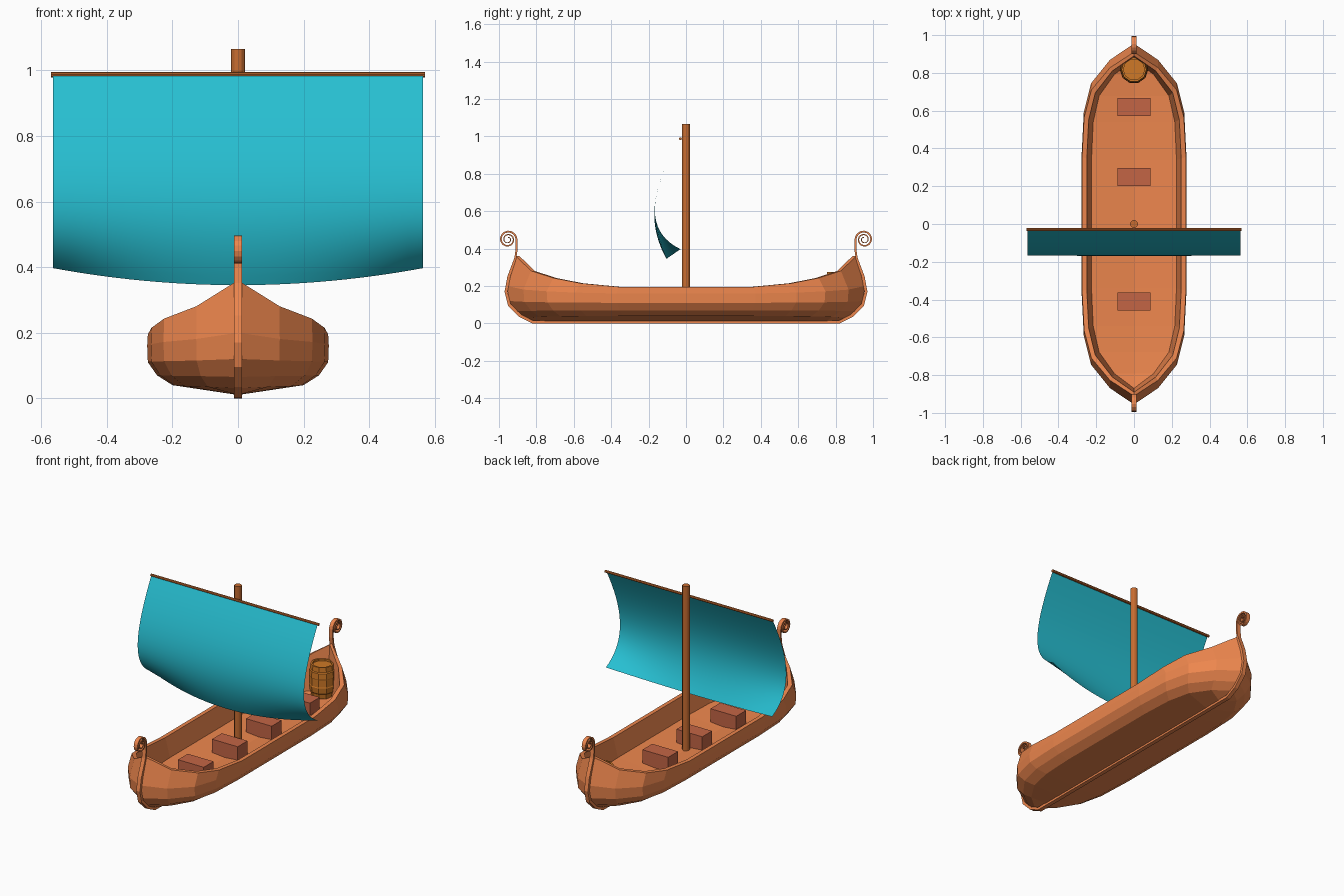
import bpy, bmesh
from math import sin, cos, pi
from mathutils import Vector
from mathutils.geometry import interpolate_bezier

if "Cube" in bpy.data.objects:
    bpy.data.objects.remove(bpy.data.objects["Cube"])


def material(name, rgb):
    m = bpy.data.materials.new(name)
    m.diffuse_color = (*rgb, 1)
    m.use_nodes = True
    m.node_tree.nodes["Principled BSDF"].inputs["Base Color"].default_value = m.diffuse_color
    return m


HULL = material("hull_wood", (0.85, 0.24, 0.075))
SPAR = material("spar_wood", (0.57, 0.15, 0.03))
SEAT = material("seat_wood", (0.55, 0.13, 0.06))
CASK = material("cask_wood", (0.62, 0.19, 0.02))
CLOTH = material("sail_cloth", (0.02, 0.52, 0.64))


def make(name, verts, faces, mat, mirror=None, fix=False):
    me = bpy.data.meshes.new(name)
    me.from_pydata(verts, [], faces)
    bm = bmesh.new()
    bm.from_mesh(me)
    bmesh.ops.remove_doubles(bm, verts=bm.verts, dist=1e-5)
    if fix:
        bmesh.ops.recalc_face_normals(bm, faces=bm.faces)
    bm.to_mesh(me)
    bm.free()
    me.materials.append(mat)
    ob = bpy.data.objects.new(name, me)
    bpy.context.collection.objects.link(ob)
    if mirror:
        ob.modifiers.new("mirror", 'MIRROR').use_axis = mirror
    return ob


def grid_faces(rows, cols, wrap=False):
    """Quads for rows of cols points; wrap closes each row into a ring."""
    return [(i * cols + j, (i + 1) * cols + j,
             (i + 1) * cols + (j + 1) % cols, i * cols + (j + 1) % cols)
            for i in range(rows - 1) for j in range(cols if wrap else cols - 1)]


def smooth(ob):
    bpy.ops.object.select_all(action='DESELECT')
    ob.select_set(True)
    bpy.context.view_layer.objects.active = ob
    bpy.ops.object.shade_smooth_by_angle()


# Hull: one quarter, lofted from the keel over the gunwale to the floor
levels = [  # half width, midship z, stem y, stem z
    (0, .010, .82, .010), (.20, .040, .86, .030), (.247, .07, .91, .065),
    (.275, .11, .95, .12), (.277, .16, .955, .20), (.275, .195, .91, .36),
    (.250, .195, .89, .36), (.225, .075, .87, .09), (0, .055, .87, .09)]
stations = [  # length fraction, width factor, rise factor
    (0, 1, 0), (.39, 1, 0), (.62, .96, .12), (.78, .82, .29),
    (.91, .46, .52), (1, 0, 1)]
verts = [(w * f, ys * u, z + (zs - z) * g)
         for u, f, g in stations for w, z, ys, zs in levels]
make("hull", verts, grid_faces(len(stations), len(levels)), HULL, (True, True, False))

# Keel, stem and scroll: one strip following the end profile
path = [(0, .008), (.82, .008), (.885, .04), (.945, .10), (.962, .17),
        (.947, .25), (.912, .35), (.905, .40)]
path += [(.952 - (.046 - .036 * k / 36) * cos(k * pi / 8),
          .449 + (.046 - .036 * k / 36) * sin(k * pi / 8)) for k in range(37)]
pts = [Vector(p) for p in path]
verts = []
for i, p in enumerate(pts):
    t = (pts[min(i + 1, len(pts) - 1)] - pts[max(i - 1, 0)]).normalized()
    h = .008 if i < 6 else max(.0025, .006 - .0001 * i)
    n = Vector((-t.y, t.x)) * h
    if i == 0:
        n = Vector((0, h))
    for x, s in ((-.0125, -1), (.0125, -1), (.0125, 1), (-.0125, 1)):
        q = p + n * s
        verts.append((x, q.x, max(q.y, 0)))
faces = grid_faces(len(pts), 4, True)
last = len(verts)
faces.append((last - 4, last - 3, last - 2, last - 1))
make("keel_and_scrolls", verts, faces, HULL, (False, True, False), True)


# Mast and yard
def pole(name, r, length, loc, rot, sides):
    bpy.ops.mesh.primitive_cylinder_add(vertices=sides, radius=r, depth=length,
                                        location=loc, rotation=rot)
    ob = bpy.context.object
    ob.name = name
    ob.data.materials.append(SPAR)


pole("mast", .021, 1.015, (0, 0, .5575), (0, 0, 0), 12)
pole("yard", .008, 1.14, (0, -.03, .987), (0, pi / 2, 0), 8)

# Sail: bellied sheet, blended from centre profile to edge profile
N, M = 21, 24
top, upper = Vector((0, -.035, .985)), Vector((0, -.18, .72))
mid = interpolate_bezier(top, upper, Vector((0, -.215, .55)), Vector((0, -.105, .345)), N)
side = interpolate_bezier(top, upper, Vector((0, -.24, .50)), Vector((0, -.03, .397)), N)
verts = []
for i in range(M + 1):
    s = 2 * i / M - 1
    for a, b in zip(mid, side):
        p = a.lerp(b, s * s)
        verts.append((.565 * s, p.y, p.z))
smooth(make("sail", verts, [f[::-1] for f in grid_faces(M + 1, N)], CLOTH))

# Seats
for y in (-.41, -.08, .25, .62):
    bpy.ops.mesh.primitive_cube_add(size=1, location=(0, y, .097))
    ob = bpy.context.object
    ob.name = "seat"
    ob.scale = (.175, .095, .095)
    ob.data.materials.append(SEAT)

# Barrel: turned profile with hoops and a sunken lid
profile = [(0, .08), (.062, .08), (.066, .11), (.071, .115), (.075, .15),
           (.073, .155), (.073, .20), (.075, .205), (.073, .24), (.068, .245),
           (.066, .275), (.056, .275), (.056, .263), (0, .263)]
S = 10
verts = [(r * cos(2 * pi * k / S), .818 + r * sin(2 * pi * k / S), z)
         for r, z in profile for k in range(S)]
make("barrel", verts, grid_faces(len(profile), S, True), CASK, fix=True)
